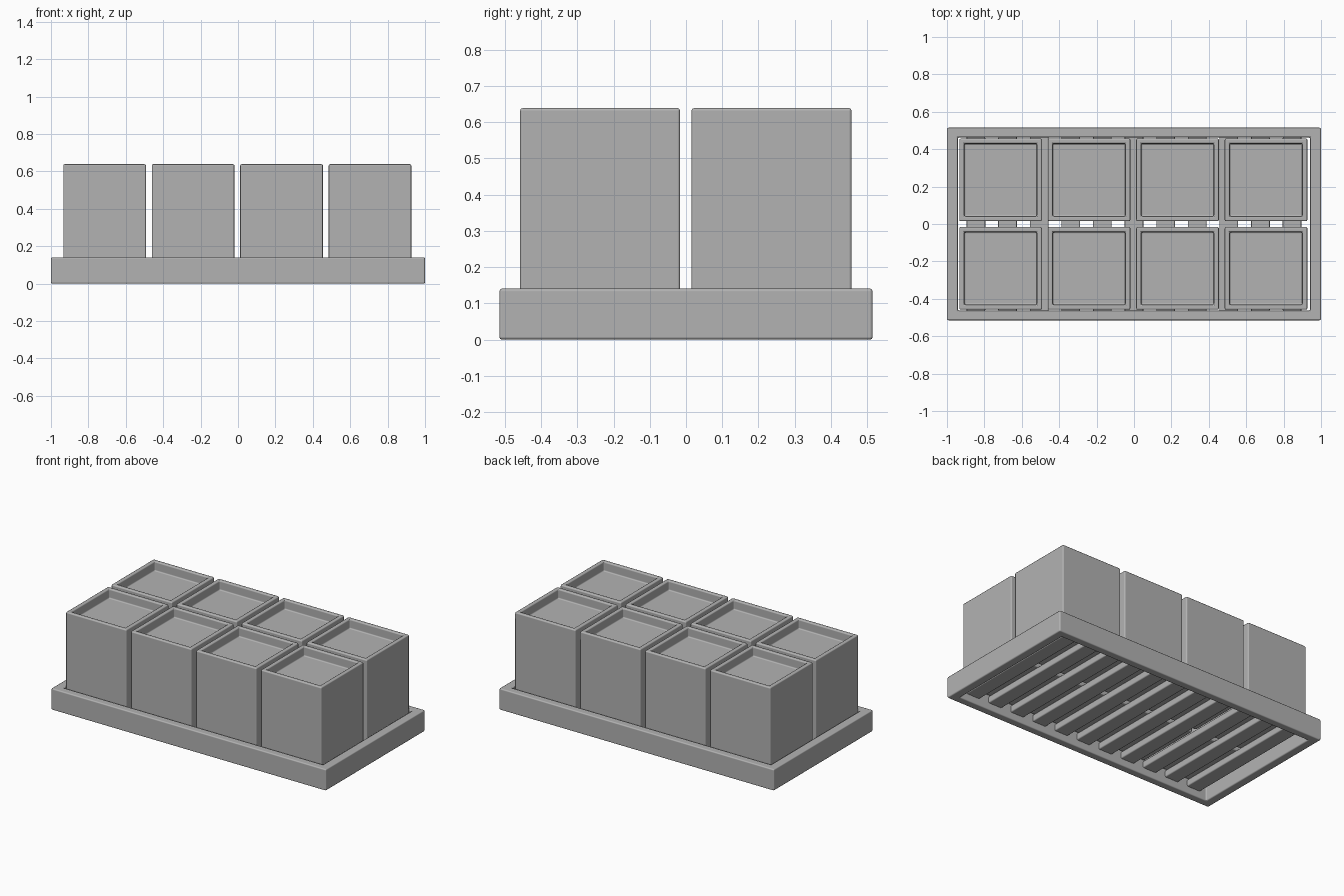
import bpy, bmesh

if "Cube" in bpy.data.objects:
    bpy.data.objects.remove(bpy.data.objects["Cube"])

BEVEL = 0.008
GREY = bpy.data.materials.new("dark_grey")
GREY.diffuse_color = (0.45, 0.45, 0.45, 1.0)
GREY.use_nodes = True
GREY.node_tree.nodes["Principled BSDF"].inputs["Base Color"].default_value = GREY.diffuse_color


def mesh_object(name, bm):
    bmesh.ops.recalc_face_normals(bm, faces=bm.faces)
    mesh = bpy.data.meshes.new(name)
    bm.to_mesh(mesh)
    bm.free()
    mesh.materials.append(GREY)
    obj = bpy.data.objects.new(name, mesh)
    bpy.context.collection.objects.link(obj)
    mod = obj.modifiers.new("soft_edges", "BEVEL")
    mod.width = BEVEL
    mod.segments = 2
    mod.limit_method = "ANGLE"
    for poly in mesh.polygons:
        poly.use_smooth = True
    mod.harden_normals = True
    return obj


def loop_rect(bm, hx, hy, z):
    return [bm.verts.new((sx * hx, sy * hy, z))
            for sx, sy in ((-1, -1), (1, -1), (1, 1), (-1, 1))]


def bridge(bm, a, b):
    for i in range(4):
        j = (i + 1) % 4
        bm.faces.new((a[i], a[j], b[j], b[i]))


# Tray frame: rectangular ring, open in the middle
bm = bmesh.new()
rings = [loop_rect(bm, 1.0, 0.515, 0.0), loop_rect(bm, 1.0, 0.515, 0.141),
         loop_rect(bm, 0.942, 0.463, 0.141), loop_rect(bm, 0.942, 0.463, 0.0)]
for i in range(4):
    bridge(bm, rings[i], rings[(i + 1) % 4])
mesh_object("tray_frame", bm)

# Slats across the tray floor
SLAT_BOTTOM, SLAT_TOP = 0.045, 0.09
for i in range(11):
    bm = bmesh.new()
    low = loop_rect(bm, 0.05, 0.468, SLAT_BOTTOM)
    high = loop_rect(bm, 0.05, 0.468, SLAT_TOP)
    bridge(bm, low, high)
    bm.faces.new(low)
    bm.faces.new(high)
    slat = mesh_object(f"slat_{i + 1}", bm)
    slat.location.x = (i - 5) * 0.169


# Square pots: outer walls, rim and recessed filling
def pot(name, x, y):
    bm = bmesh.new()
    h = 0.221
    levels = [(h, SLAT_TOP), (h, 0.639), (h - 0.027, 0.639), (h - 0.027, 0.578)]
    loops = [loop_rect(bm, r, r, z) for r, z in levels]
    for a, b in zip(loops, loops[1:]):
        bridge(bm, a, b)
    bm.faces.new(loops[0])
    bm.faces.new(loops[-1])
    obj = mesh_object(name, bm)
    obj.location = (x, y, 0)


for row, y in (("front", -0.237), ("back", 0.236)):
    for col in range(4):
        pot(f"{row}_pot_{col + 1}", -0.713 + col * 0.473, y)
